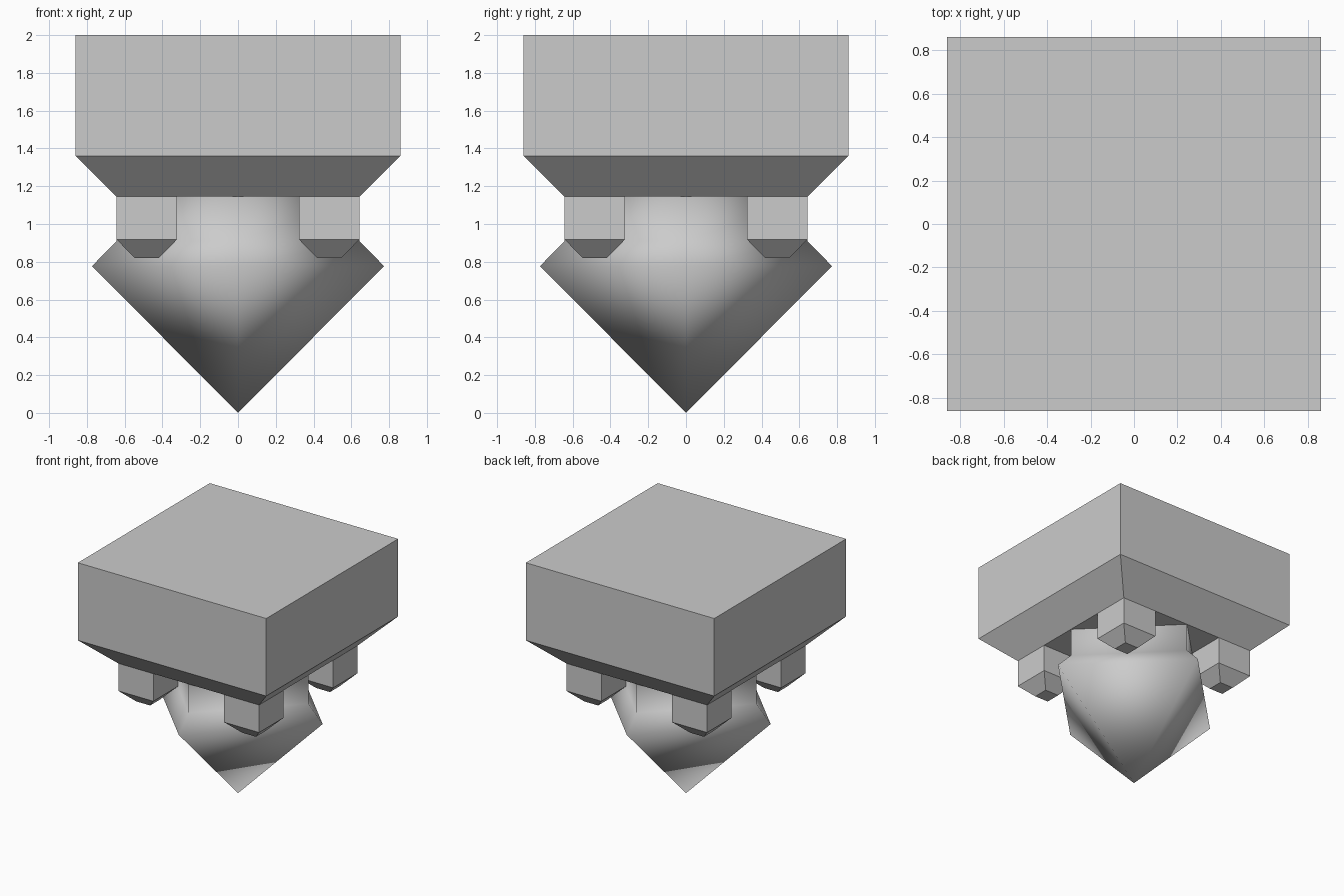
import bpy, bmesh
from math import sin, cos, pi, sqrt

if "Cube" in bpy.data.objects:
    bpy.data.objects.remove(bpy.data.objects["Cube"])


def stack(name, rings, centre=(0, 0), turn=pi / 4, cap_top=False, smooth=False):
    """Four-sided solid through (corner radius, z) rings, top to bottom; radius 0 is a point."""
    bm = bmesh.new()
    loops = []
    for r, z in rings:
        n = 4 if r > 0 else 1
        loops.append([bm.verts.new((centre[0] + r * cos(turn + i * pi / 2),
                                    centre[1] + r * sin(turn + i * pi / 2), z))
                      for i in range(n)])
    for a, b in zip(loops, loops[1:]):
        for i in range(4):
            j = (i + 1) % 4
            low = [b[i], b[j]] if len(b) == 4 else [b[0]]
            bm.faces.new([a[j], a[i]] + low)
    if cap_top:
        bm.faces.new(loops[0])
    if len(loops[-1]) == 4:
        bm.faces.new(loops[-1][::-1])
    for f in bm.faces:
        f.smooth = smooth
    mesh = bpy.data.meshes.new(name)
    bm.normal_update()
    bm.to_mesh(mesh)
    bm.free()
    obj = bpy.data.objects.new(name, mesh)
    bpy.context.collection.objects.link(obj)
    return obj


R = sqrt(2)  # half-width to corner radius

# Top block with a sloped lower rim
stack("top_block", [(0.86 * R, 2.0), (0.86 * R, 1.36), (0.643 * R, 1.145)], cap_top=True)

# Four stubby corner pegs with tapered ends
for sx in (-1, 1):
    for sy in (-1, 1):
        stack("corner_peg", [(0.16 * R, 1.145), (0.16 * R, 0.918), (0.063 * R, 0.82)],
              centre=(sx * 0.483, sy * 0.483))

# Smooth-shaded central spike: diamond-section neck, flare and point
stack("centre_spike", [(0.643, 1.145), (0.643, 0.91), (0.773, 0.777), (0, 0)],
      turn=0, smooth=True)
